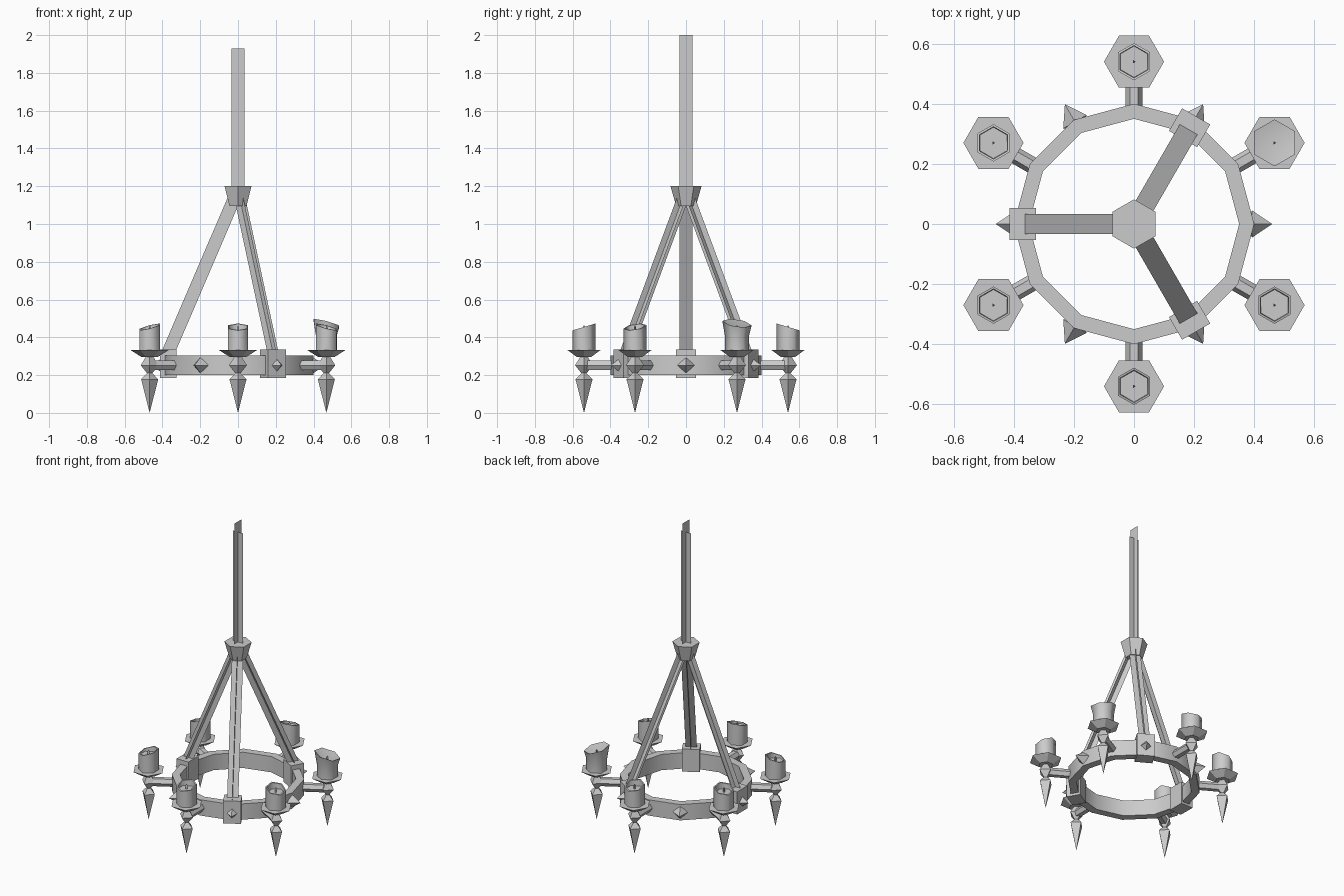
import bpy, bmesh, math
from math import cos, sin, radians
from mathutils import Matrix, Vector

cube = bpy.data.objects.get("Cube")
if cube:
    bpy.data.objects.remove(cube, do_unlink=True)

iron = bpy.data.materials.new("plain_grey")
iron.use_nodes = True
GREY = (0.6, 0.6, 0.6, 1)
iron.diffuse_color = GREY
iron.node_tree.nodes["Principled BSDF"].inputs["Base Color"].default_value = GREY


def finish(name, bm, matrix=Matrix(), smooth=0):
    """Turn a bmesh into a named object with the shared material."""
    mesh = bpy.data.meshes.new(name)
    bm.to_mesh(mesh)
    bm.free()
    mesh.materials.append(iron)
    mesh.transform(matrix)
    obj = bpy.data.objects.new(name, mesh)
    bpy.context.collection.objects.link(obj)
    if smooth:
        bpy.ops.object.select_all(action='DESELECT')
        obj.select_set(True)
        bpy.context.view_layer.objects.active = obj
        bpy.ops.object.shade_smooth_by_angle(angle=radians(smooth))
    return obj


def lathe(name, profile, sides, phase=0, matrix=Matrix(), closed=False, smooth=0, shape=None):
    """Spin a (radius, height) profile into a faceted solid."""
    bm = bmesh.new()
    rings = []
    for r, z in profile:
        ring = []
        for i in range(sides):
            a = radians(phase) + math.tau * i / sides
            ring.append(bm.verts.new((r * cos(a), r * sin(a), z)))
        rings.append(ring)
    pairs = list(zip(rings, rings[1:]))
    if closed:
        pairs.append((rings[-1], rings[0]))
    for low, high in pairs:
        for i in range(sides):
            j = (i + 1) % sides
            bm.faces.new((low[i], low[j], high[j], high[i]))
    bmesh.ops.remove_doubles(bm, verts=bm.verts, dist=1e-5)
    if shape:
        for v in bm.verts:
            shape(v.co)
    bmesh.ops.recalc_face_normals(bm, faces=bm.faces)
    return finish(name, bm, matrix, smooth)


def crossed_strips(name, start, end, side, half, extra=0):
    """Two flat strips crossing along one line; the first may run longer."""
    start, end = Vector(start), Vector(end)
    axis = (end - start).normalized()
    side = Vector(side).normalized()
    bm = bmesh.new()
    for offset, more in ((side * half, extra), (axis.cross(side) * half, 0)):
        tip = end + axis * more
        bm.faces.new([bm.verts.new(p) for p in
                      (start - offset, start + offset, tip + offset, tip - offset)])
    return finish(name, bm)


def turn(angle):
    return Matrix.Rotation(radians(angle), 4, 'Z')


def outward(angle, radius, height):
    """Frame whose z axis points radially out from the centre."""
    return (turn(angle) @ Matrix.Translation((radius, 0, height))
            @ Matrix.Rotation(radians(90), 4, 'Y'))


# Twelve-sided hoop
lathe("hoop", [(0.35, 0.2), (0.4, 0.2), (0.4, 0.305), (0.35, 0.305)], 12,
      closed=True, smooth=35)

# Pointed studs on alternate corners of the hoop
for i in range(6):
    lathe(f"stud_{i + 1}", [(0, -0.03), (0.045, 0), (0, 0.067)], 4,
          matrix=outward(60 * i, 0.393, 0.252))

# Hanger blocks and the sloping struts above them
for i, angle in enumerate((60, 180, 300)):
    bm = bmesh.new()
    bmesh.ops.create_cube(bm, size=1)
    finish(f"hanger_block_{i + 1}", bm, turn(angle)
           @ Matrix.Translation((0.37, 0, 0.26)) @ Matrix.Diagonal((0.087, 0.108, 0.15, 1)))
    d = Vector((cos(radians(angle)), sin(radians(angle)), 0))
    up = Vector((0, 0, 1))
    crossed_strips(f"strut_{i + 1}", d * 0.374 + up * 0.31, d * 0.02 + up * 1.135,
                   (-d.y, d.x, 0), 0.034)

# Tapered collar and hanging rod
lathe("collar", [(0, 1.095), (0.052, 1.095), (0.082, 1.2), (0, 1.2)], 6, phase=30)
crossed_strips("hanging_rod", (0, 0, 1.18), (0, 0, 1.93), (0, 1, 0), 0.035, extra=0.07)

# Candle holders around the hoop
DISH = [(0, 0.297), (0.045, 0.297), (0.1, 0.332), (0, 0.332)]
SPINDLE = [(0, 0.305), (0.018, 0.3), (0.047, 0.252), (0.014, 0.21), (0.045, 0.178), (0, 0)]
CANDLE = [(0, 0.33), (0.062, 0.33), (0.062, 0.455), (0.054, 0.455), (0.052, 0.43), (0, 0.43)]
FLARED = [(0, 0.33), (0.064, 0.33), (0.064, 0.41), (0.078, 0.475), (0.076, 0.475), (0, 0.425)]

for i in range(6):
    angle = 30 + 60 * i
    a = radians(angle)
    place = Matrix.Translation((0.54 * cos(a), 0.54 * sin(a), 0))

    def melt(co, a=a):
        # Rim of the candle rises toward the centre
        if co.z > 0.44:
            co.z -= 0.3 * (co.x * cos(a) + co.y * sin(a))

    n = i + 1
    lathe(f"arm_{n}", [(0, 0), (0.028, 0), (0.028, 0.16), (0, 0.16)], 6, phase=30,
          matrix=outward(angle, 0.375, 0.252))
    lathe(f"drip_dish_{n}", DISH, 6, matrix=place)
    lathe(f"spindle_drop_{n}", SPINDLE, 4, matrix=place)
    lathe(f"candle_{n}", CANDLE if i else FLARED, 6, phase=30, matrix=place,
          smooth=62, shape=melt)
    lathe(f"wick_{n}", [(0.006, 0.42), (0.006, 0.455), (0, 0.465)], 3, matrix=place)
